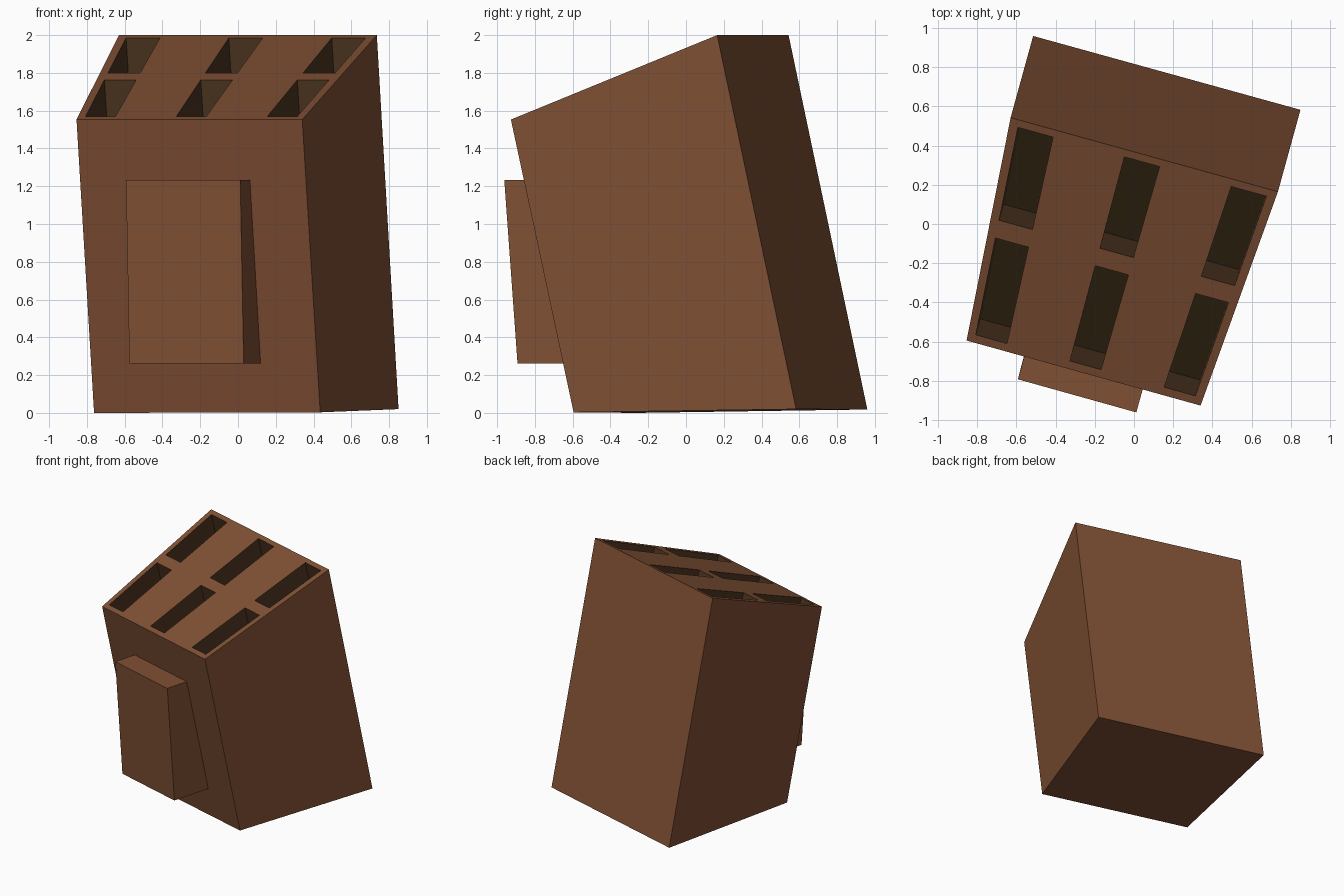
import bpy, bmesh
from mathutils import Vector as V

if "Cube" in bpy.data.objects:
    bpy.data.objects.remove(bpy.data.objects["Cube"])


def material(name, rgb):
    m = bpy.data.materials.new(name)
    m.diffuse_color = (*rgb, 1)
    m.use_nodes = True
    m.node_tree.nodes["Principled BSDF"].inputs["Base Color"].default_value = m.diffuse_color
    return m


wood = material("brown wood", (0.216, 0.080, 0.034))
slot_wall = material("dark slot wall", (0.075, 0.036, 0.015))
slot_floor = material("deep slot floor", (0.030, 0.017, 0.006))


def finish(name, bm, mats):
    bmesh.ops.remove_doubles(bm, verts=bm.verts, dist=1e-5)
    bmesh.ops.recalc_face_normals(bm, faces=bm.faces)
    me = bpy.data.meshes.new(name)
    bm.to_mesh(me)
    bm.free()
    for m in mats:
        me.materials.append(m)
    ob = bpy.data.objects.new(name, me)
    bpy.context.collection.objects.link(ob)
    return ob


def quad(bm, pts, mat=0):
    bm.faces.new([bm.verts.new(p) for p in pts]).material_index = mat


# Leaning block: corners run front left, front right, back right, back left
top = [V((-0.855, -0.595, 1.553)), V((0.34, -0.927, 1.553)),
       V((0.735, 0.165, 2.0)), V((-0.63, 0.543, 2.0))]
base = [V((-0.762, -0.262, 0.0)), V((0.435, -0.595, 0.003)),
        V((0.85, 0.583, 0.02)), V((-0.515, 0.96, 0.018))]
lean = V((0.0615, 0.215, -1.0))
depth = 0.38


def on_top(u, v):
    return top[0].lerp(top[1], u).lerp(top[3].lerp(top[2], u), v)


# Top is a grid whose odd cells are the knife slots
us = [0, 0.033, 0.165, 0.433, 0.565, 0.834, 0.966, 1]
vs = [0, 0.035, 0.47, 0.55, 0.967, 1]
bm = bmesh.new()
for i in range(len(us) - 1):
    for j in range(len(vs) - 1):
        cell = [on_top(us[i], vs[j]), on_top(us[i + 1], vs[j]),
                on_top(us[i + 1], vs[j + 1]), on_top(us[i], vs[j + 1])]
        if i % 2 and j % 2:
            low = [p + lean * depth for p in cell]
            quad(bm, low, 2)
            for k in range(4):
                n = (k + 1) % 4
                quad(bm, (cell[n], cell[k], low[k], low[n]), 1)
        else:
            quad(bm, cell)

# Sides share the grid's edge points, so the block is closed
rims = [[on_top(u, 0) for u in us], [on_top(1, v) for v in vs],
        [on_top(u, 1) for u in reversed(us)], [on_top(0, v) for v in reversed(vs)]]
for k in range(4):
    quad(bm, [base[k], base[(k + 1) % 4]] + rims[k][::-1])
quad(bm, base[::-1])
finish("knife_block", bm, [wood, slot_wall, slot_floor])

# Front panel, its back sunk just inside the sloping front of the block
front = [V((-0.575, -0.723, 0.262)), V((0.03, -0.892, 0.262)),
         V((0.012, -0.962, 1.232)), V((-0.593, -0.793, 1.232))]
back = [p + V((0.276, 1, 0)) * d for p, d in zip(front, (0.34, 0.34, 0.205, 0.205))]
bm = bmesh.new()
quad(bm, front)
quad(bm, back[::-1])
for k in range(4):
    n = (k + 1) % 4
    quad(bm, (front[n], front[k], back[k], back[n]))
finish("front_panel", bm, [wood])
